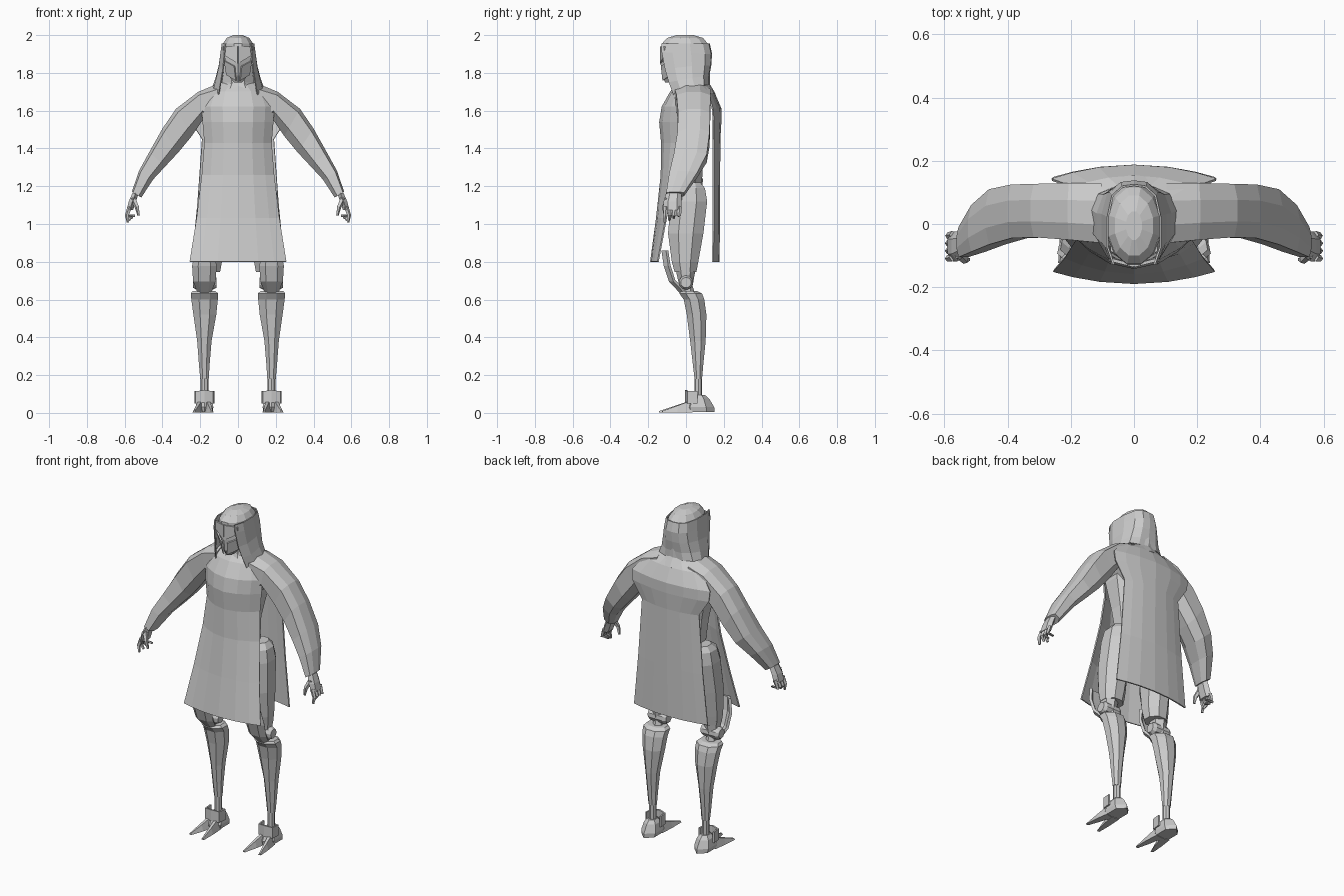
import bpy, bmesh
from math import cos, sin, pi
from mathutils import Vector as V


def finish(name, bm, mirror=False, thick=0):
    bmesh.ops.recalc_face_normals(bm, faces=bm.faces)
    me = bpy.data.meshes.new(name)
    bm.to_mesh(me)
    bm.free()
    ob = bpy.data.objects.new(name, me)
    bpy.context.collection.objects.link(ob)
    if thick:
        m = ob.modifiers.new("thickness", 'SOLIDIFY')
        m.thickness, m.offset = thick, 0
    if mirror:
        m = ob.modifiers.new("mirror", 'MIRROR')
        m.use_mirror_merge = False
    return ob


def skin(name, rings, closed=True, mirror=False, thick=0):
    """Join successive rings (closed) or rows (open) of points with quads."""
    bm = bmesh.new()
    vs = [[bm.verts.new(p) for p in r] for r in rings]
    n = len(vs[0])
    for a, b in zip(vs, vs[1:]):
        for i in range(n if closed else n - 1):
            j = (i + 1) % n
            bm.faces.new((a[i], a[j], b[j], b[i]))
    if closed:
        bm.faces.new(vs[0])
        bm.faces.new(vs[-1])
    return finish(name, bm, mirror, thick)


def stack(name, data, n=8, mirror=False, turn=0.5):
    """Horizontal rings given as (z, x0, x1, y0, y1)."""
    rings = []
    k = 1 / cos(pi / n) if turn else 1
    for z, x0, x1, y0, y1 in data:
        rings.append([((x0 + x1) / 2 + k * (x1 - x0) / 2 * cos(2 * pi * (i + turn) / n),
                       (y0 + y1) / 2 + k * (y1 - y0) / 2 * sin(2 * pi * (i + turn) / n), z)
                      for i in range(n)])
    return skin(name, rings, mirror=mirror)


def tube(name, path, radii, n=5, mirror=True):
    pts = [V(p) for p in path]
    rings = []
    for i, (p, r) in enumerate(zip(pts, radii)):
        t = (pts[min(i + 1, len(pts) - 1)] - pts[max(i - 1, 0)]).normalized()
        u = t.cross(V((0.1, 0.2, 1) if abs(t.z) < 0.8 else (0, 1, 0))).normalized()
        w = t.cross(u)
        rings.append([p + r * (cos(2 * pi * k / n) * u + sin(2 * pi * k / n) * w) for k in range(n)])
    return skin(name, rings, mirror=mirror)


def cloth(name, rows):
    """Curved sheet; rows are (z, half width, y at centre, y at edge)."""
    ts = [-1, -0.75, -0.42, 0, 0.42, 0.75, 1]
    return skin(name, [[(t * w, yc + (ye - yc) * t * t, z) for t in ts]
                       for z, w, yc, ye in rows], closed=False, thick=0.008)


# Robe front panel and back cape
cloth("robe_front", [(1.745, .09, -.04, .01), (1.70, .16, -.08, -.02), (1.62, .19, -.125, -.035),
                     (1.54, .185, -.138, -.04), (1.43, .176, -.128, -.04), (1.26, .19, -.13, -.06),
                     (1.03, .218, -.155, -.105), (.8, .255, -.186, -.148)])
cloth("back_cape", [(1.745, .09, .115, .07), (1.69, .19, .15, .115), (1.61, .26, .184, .14),
                    (1.55, .255, .184, .145), (1.45, .19, .178, .145), (1.1, .215, .176, .145),
                    (.8, .245, .174, .142)])

# Torso, hips and neck under the cloth
stack("torso", [(1.22, -.12, .12, -.06, .085), (1.36, -.13, .13, -.09, .09),
                (1.52, -.165, .165, -.115, .12), (1.66, -.16, .16, -.085, .13),
                (1.75, -.07, .07, -.05, .11)])
stack("hips", [(1.06, -.07, .07, -.05, .06), (1.24, -.12, .12, -.06, .08)], 6)
stack("neck_wrap", [(1.69, -.11, .11, -.06, .14), (1.75, -.085, .085, -.05, .115),
                    (1.86, -.07, .07, -.05, .1)])

# Sleeves: (outer x, z, inner x, z, front y, back y)
arm = [(.10, 1.745, .13, 1.50, -.06, .13), (.21, 1.70, .18, 1.56, -.05, .13),
       (.328, 1.61, .245, 1.465, -.042, .127), (.40, 1.505, .315, 1.38, -.045, .125),
       (.47, 1.38, .385, 1.305, -.065, .11), (.525, 1.28, .45, 1.235, -.088, .06),
       (.562, 1.17, .512, 1.14, -.105, -.01)]
rings = []
for ox, oz, ix, iz, yf, yb in arm:
    o, i = V((ox, 0, oz)), V((ix, 0, iz))
    rings.append([(o + i) / 2 + (o - i) / 2 * u + V((0, (yf + yb) / 2 + (yb - yf) / 2 * w, 0))
                  for u, w in [(1, .4), (.75, 1), (-.45, 1), (-1, .45), (-1, -.45),
                               (-.45, -1), (.75, -1), (1, -.4)]])
skin("sleeve", rings, mirror=True)

# Hands
stack("palm", [(1.165, .525, .558, -.10, -.03), (1.12, .54, .578, -.112, -.03),
               (1.075, .555, .59, -.112, -.03)], 6, mirror=True)
for k in range(4):
    y = -.106 + k * .024
    lift = .012 * k
    tube(f"finger_{k + 1}", [(.572, y, 1.09), (.588, y - .003, 1.045), (.582 - lift, y - .006, 1.008 + lift)],
         [.013, .011, .007])
tube("thumb", [(.555, -.095, 1.135), (.535, -.115, 1.09), (.525, -.112, 1.045)], [.016, .012, .007])

# Hood crown and open draped sides
stack("hood_crown", [(1.92, -.087, .087, -.128, .125), (1.955, -.08, .08, -.127, .115),
                     (1.985, -.06, .06, -.10, .09), (2.0, -.025, .025, -.05, .04)], 12)
rows = []
for zf, zb, w, yf, yb in [(1.955, 1.955, .083, -.128, .118), (1.91, 1.90, .09, -.128, .13),
                          (1.82, 1.84, .1, -.11, .126), (1.75, 1.78, .116, -.09, .116),
                          (1.665, 1.735, .135, -.058, .115)]:
    half = [(.78, 0), (1, .22), (1, .6), (.82, .88), (.45, 1), (0, 1.02)]
    right = [(a * w, yf + (yb - yf) * b, zf + (zb - zf) * min(b * 1.3, 1)) for a, b in half]
    rows.append(right + [(-x, y, z) for x, y, z in right[-2::-1]])
skin("hood_drape", rows, closed=False, thick=0.006)
cloth("hood_collar", [(1.80, .085, .122, .06), (1.74, .115, .122, .06), (1.69, .16, .152, .10)])

# Mask with keeled front, angled brow and cheek plates
stack("face_mask", [(1.75, -.022, .022, -.105, -.04), (1.785, -.05, .05, -.118, .0),
                    (1.85, -.068, .068, -.122, .04), (1.93, -.074, .074, -.122, .05)], 6, turn=.5)
skin("brow", [[(0, -.132, 1.94), (.078, -.112, 1.94)], [(0, -.134, 1.85), (.075, -.108, 1.895)]],
     closed=False, mirror=True, thick=.01)
skin("cheek_plate", [[(.018, -.13, 1.835), (.072, -.095, 1.865)], [(.01, -.122, 1.76), (.06, -.08, 1.79)]],
     closed=False, mirror=True, thick=.008)

# Thigh armour, knee joints and curved knee guards
stack("thigh", [(1.22, .09, .175, -.02, .075), (1.19, .07, .20, -.06, .10), (1.12, .07, .215, -.08, .112),
                (.95, .075, .225, -.095, .092), (.80, .085, .225, -.075, .065),
                (.745, .095, .22, -.06, .055)], 8, mirror=True)
stack("thigh_core", [(.67, .145, .21, -.03, .03), (.77, .13, .22, -.05, .045)], 6, mirror=True)
tube("knee_joint", [(.115, 0, .69), (.135, 0, .69), (.22, 0, .69), (.238, 0, .69)],
     [.028, .038, .038, .028], 10)
skin("knee_guard", [[(.178 + t * w, y + .03 * t * t, z) for t in (-1, -.5, .5, 1)]
                    for z, w, y in [(.86, .045, -.13), (.78, .06, -.118), (.70, .055, -.092), (.635, .03, -.03)]],
     closed=False, mirror=True, thick=.016)

# Shins, ankle rods and feet
stack("shin", [(.645, .12, .24, -.025, .06), (.632, .105, .25, -.035, .085), (.60, .107, .247, -.012, .097),
               (.52, .115, .236, .004, .108), (.38, .14, .216, .022, .104),
               (.26, .15, .207, .036, .092), (.18, .155, .2, .045, .085)], 8, mirror=True)
stack("shin_socket", [(.64, .15, .205, -.025, .04), (.69, .155, .2, -.025, .025)], 6, mirror=True)
tube("ankle_rod", [(.177, .065, .05), (.177, .065, .2)], [.021, .021], 8)
stack("foot", [(0.005, .135, .22, -.005, .14), (.03, .13, .225, -.01, .138), (.075, .14, .215, .015, .115),
               (.095, .155, .2, .035, .095)], 6, mirror=True)
skin("ankle_cuff", [[(.13, .06, z), (.135, .01, z), (.177, .0, z + .005), (.222, .01, z), (.226, .06, z)]
                    for z in (.05, .115)], closed=False, mirror=True, thick=.01)


def toe(name, a, b, w):
    a, b = V(a), V(b)
    s = (b - a).cross(V((0, 0, 1))).normalized()
    rings = []
    for p, k, h in [(a, w, a.z), (a.lerp(b, .5), w * .8, .036), (b, w * .35, .008)]:
        g = V((p.x, p.y, .002))
        top = V((0, 0, h))
        rings.append([g - s * k, g + s * k, g + s * k * .4 + top, g - s * k * .4 + top])
    skin(name, rings, mirror=True)


toe("inner_toe", (.158, .03, .065), (.138, -.142, 0), .024)
toe("outer_toe", (.2, .03, .065), (.232, -.125, 0), .024)
